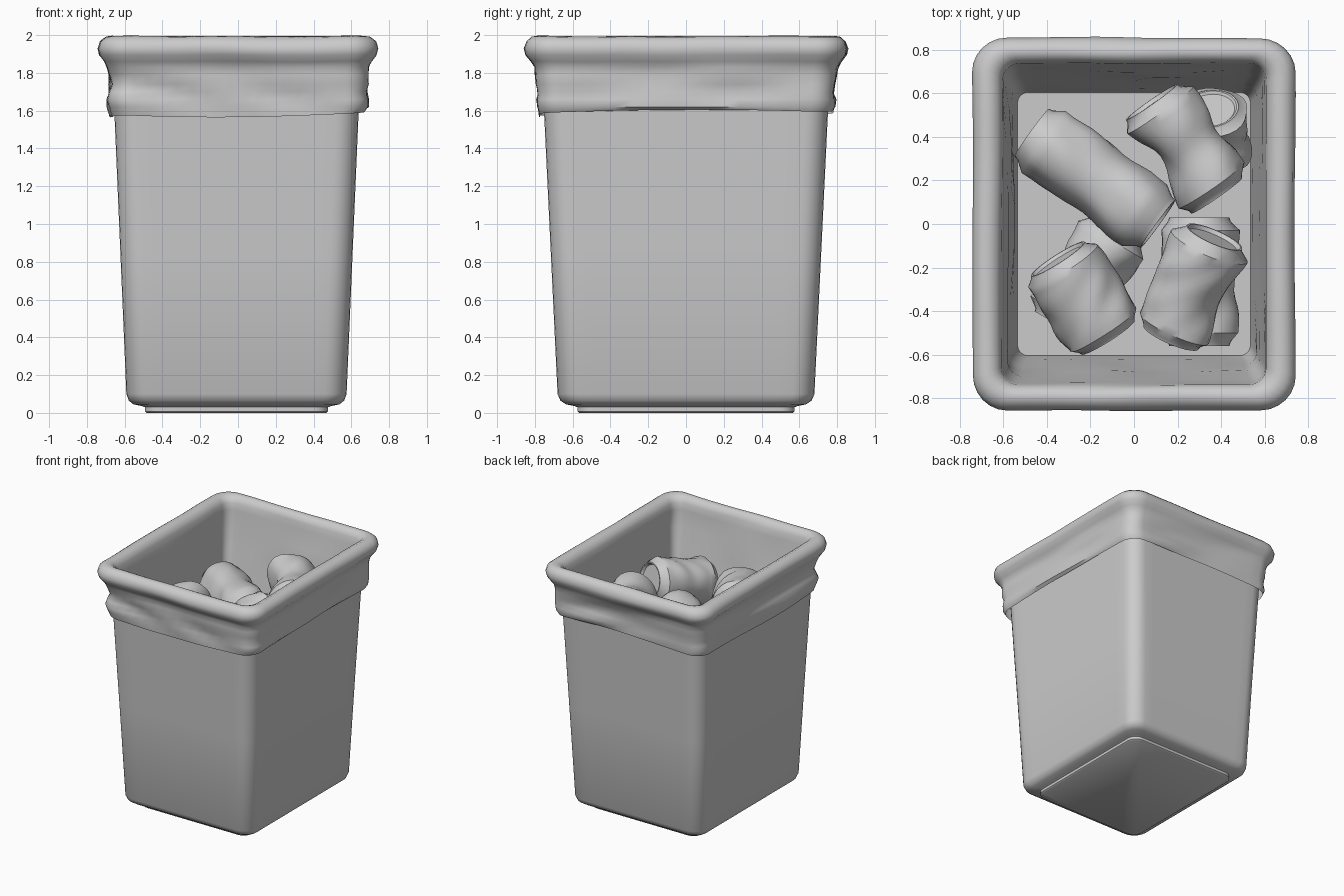
import bpy, math
from mathutils import Vector, noise

if "Cube" in bpy.data.objects:
    bpy.data.objects.remove(bpy.data.objects["Cube"])


def rounded_ring(hx, hy, r, z, cx=0.0, arc=6, edge=14):
    """Counter-clockwise rounded rectangle with subdivided straight edges."""
    corners = []
    for k, (sx, sy) in enumerate([(1, 1), (-1, 1), (-1, -1), (1, -1)]):
        pts = []
        for i in range(arc + 1):
            a = math.pi / 2 * (k + i / arc)
            pts.append(Vector((cx + sx * (hx - r) + r * math.cos(a),
                               sy * (hy - r) + r * math.sin(a), z)))
        corners.append(pts)
    ring = []
    for k in range(4):
        ring += corners[k]
        a, b = corners[k][-1], corners[(k + 1) % 4][0]
        ring += [a.lerp(b, i / edge) for i in range(1, edge)]
    return ring


def loft(name, rings, cap_start=False, cap_end=False, angle=40):
    """Skin a list of equal-length rings into a smooth shaded object."""
    n = len(rings[0])
    verts = [p for ring in rings for p in ring]
    faces = []
    for k in range(len(rings) - 1):
        for i in range(n):
            j = (i + 1) % n
            faces.append((k * n + i, k * n + j, (k + 1) * n + j, (k + 1) * n + i))
    if cap_start:
        faces.append(tuple(reversed(range(n))))
    if cap_end:
        faces.append(tuple(range(len(verts) - n, len(verts))))
    mesh = bpy.data.meshes.new(name)
    mesh.from_pydata(verts, [], faces)
    obj = bpy.data.objects.new(name, mesh)
    bpy.context.collection.objects.link(obj)
    bpy.ops.object.select_all(action='DESELECT')
    bpy.context.view_layer.objects.active = obj
    obj.select_set(True)
    bpy.ops.object.shade_smooth_by_angle(angle=math.radians(angle))
    return obj


# Tapered bin body with a recessed foot
body = [(.475, .565, .07, 0), (.485, .575, .08, .008), (.485, .575, .08, .03),
        (.50, .59, .09, .036), (.545, .635, .10, .045), (.57, .665, .11, .065),
        (.583, .68, .115, .10), (.615, .716, .12, .85), (.647, .752, .12, 1.6),
        (.66, .768, .12, 1.92)]
loft("bin_body", [rounded_ring(hx, hy, r, z, -.008) for hx, hy, r, z in body],
     cap_start=True)

# Bin liner: wrinkled skirt, rolled rim, inner walls and floor
# columns: half x, half y, corner radius, z, wrinkle size
liner = [(.668, .775, .12, 1.585, .018), (.682, .785, .12, 1.62, .03),
         (.685, .787, .12, 1.66, .035), (.68, .782, .12, 1.70, .035),
         (.682, .785, .12, 1.74, .035), (.685, .792, .12, 1.79, .03),
         (.688, .798, .12, 1.83, .02), (.705, .818, .13, 1.86, .01),
         (.733, .845, .15, 1.895, .012), (.742, .855, .16, 1.93, .012),
         (.73, .842, .15, 1.967, .01), (.70, .815, .13, 1.99, .01),
         (.665, .785, .11, 1.995, .01), (.63, .757, .09, 1.98, .01),
         (.608, .738, .08, 1.945, .01), (.60, .73, .07, 1.89, .012),
         (.592, .708, .07, 1.76, .03), (.58, .68, .06, 1.6, .035),
         (.565, .65, .06, 1.42, .03), (.55, .625, .05, 1.27, .02),
         (.535, .605, .05, 1.13, .0)]
rings = []
for row, (hx, hy, r, z, amp) in enumerate(liner):
    ring = rounded_ring(hx, hy, r, z)
    for p in ring:
        out = Vector((p.x / hx ** 2, p.y / hy ** 2, 0)).normalized()
        q = Vector((p.x * 1.6, p.y * 1.6, z * 10 + p.x * 1.5))
        p += out * amp * noise.noise(q)
        if row == 0:  # uneven hem
            p.z += .02 * math.sin(2.2 * p.x + 1.7 * p.y)
        elif 6 < row < 16:
            p.z += .006 * noise.noise(Vector((p.x * 3, p.y * 3, 4)))
    rings.append(ring)
loft("bin_liner", rings, cap_end=True, angle=50)


# Crushed drink cans
CAN = ([(.035, .02), (.035, .66), (.0, .72), (.0, .77), (.03, .80), (.10, 1)]
       + [(.1 + .8 * i / 12, 1) for i in range(1, 12)]
       + [(.90, 1), (.97, .80), (1, .77), (1, .72), (.965, .66), (.965, .02)])


def can(name, start, end, radius, pinch, bend, seed):
    a, b = Vector(start), Vector(end)
    axis = (b - a).normalized()
    side = axis.cross(Vector((0, 0, 1))).normalized()
    up = side.cross(axis)
    rings = []
    for t, f in CAN:
        waist = math.exp(-((t - .5) / .2) ** 2)
        centre = a.lerp(b, t) + side * bend * math.sin(math.pi * t)
        ring = []
        for i in range(28):
            th = 2 * math.pi * i / 28
            d = side * math.cos(th) + up * math.sin(th)
            r = radius * f * (1 - pinch * waist * (.75 + .25 * math.cos(2 * th)))
            if f == 1:
                r += .022 * noise.noise(d * 1.3 + Vector((t * 4, 0, seed * 7.3)))
            ring.append(centre + d * r)
        rings.append(ring)
    # side x up points against the axis, so reverse for outward faces
    if side.cross(up).dot(axis) < 0:
        rings = [list(reversed(r)) for r in rings]
    loft(name, rings, True, True)


# name, start, end, radius, pinch, bend
cans = [("can_tall", (-.47, .42, 1.46), (.11, .0, 1.50), .175, .06, 0),
        ("can_pinched", (.08, .56, 1.62), (.38, .13, 1.58), .185, .26, -.03),
        ("can_back_right", (.38, .30, 1.28), (.35, .53, 1.48), .17, .12, 0),
        ("can_front_left", (-.35, -.16, 1.56), (-.12, -.52, 1.50), .19, .0, 0),
        ("can_front_right", (.37, -.06, 1.62), (.17, -.52, 1.50), .18, .1, .02),
        ("can_low_left", (-.08, -.03, 1.31), (-.34, -.47, 1.31), .175, .1, 0),
        ("can_low_right", (.30, .03, 1.31), (.30, -.56, 1.31), .18, .08, 0)]
for seed, spec in enumerate(cans):
    can(*spec, seed)
